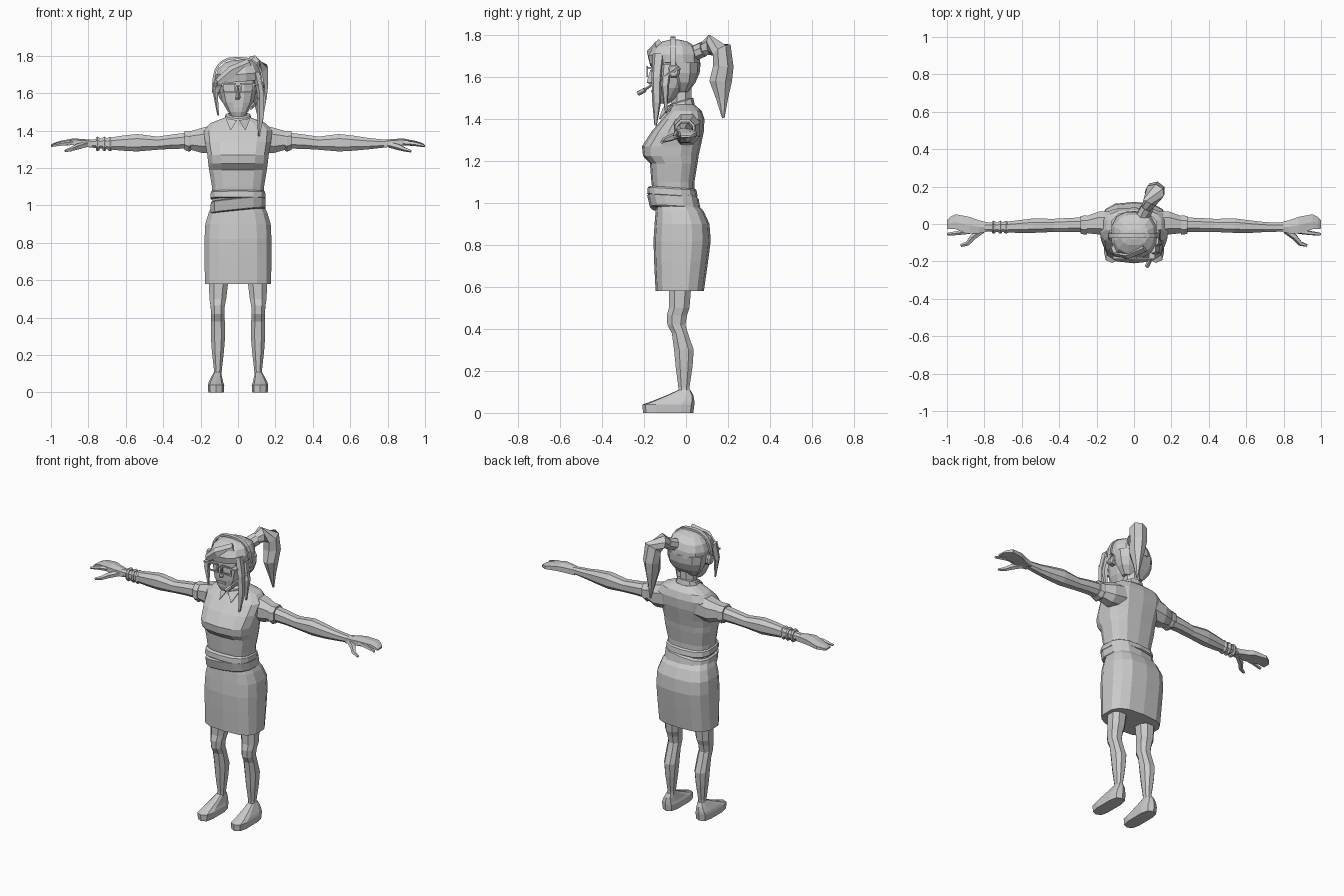
import bpy, bmesh, math
from mathutils import Vector

grey = bpy.data.materials.new("plain grey")
grey.diffuse_color = (0.6, 0.6, 0.6, 1)


def finish(name, bm):
    bmesh.ops.recalc_face_normals(bm, faces=bm.faces)
    me = bpy.data.meshes.new(name)
    bm.to_mesh(me)
    bm.free()
    me.materials.append(grey)
    ob = bpy.data.objects.new(name, me)
    bpy.context.collection.objects.link(ob)
    return ob


def skin(name, rings, closed=True):
    """Join rings of points into a capped skin."""
    bm = bmesh.new()
    vs = [[bm.verts.new(p) for p in r] for r in rings]
    n = len(vs[0])
    for a, b in zip(vs, vs[1:]):
        for i in range(n):
            j = (i + 1) % n
            bm.faces.new((a[i], a[j], b[j], b[i]))
    bm.faces.new(vs[0][::-1])
    bm.faces.new(vs[-1])
    return finish(name, bm)


def oval(n, power):
    for i in range(n):
        t = 2 * math.pi * (i + 0.5) / n
        c, s = math.cos(t), math.sin(t)
        yield (math.copysign(abs(c) ** power, c), math.copysign(abs(s) ** power, s))


def column(name, rows, n=12, power=0.75, tilt_x=0, tilt_y=0):
    """Upright body; rows are (z, x min, x max, y min, y max)."""
    rings = []
    for z, x0, x1, y0, y1 in rows:
        cx, cy, rx, ry = (x0 + x1) / 2, (y0 + y1) / 2, (x1 - x0) / 2, (y1 - y0) / 2
        rings.append([(cx + rx * u, cy + ry * v, z + tilt_x * rx * u + tilt_y * (cy + ry * v))
                      for u, v in oval(n, power)])
    return skin(name, rings)


def sideways(name, rows, s, n=8):
    """Arm-like body; rows are (x, y min, y max, z min, z max)."""
    return skin(name, [[(s * x, (a + b) / 2 + (b - a) / 2 * u, (c + d) / 2 + (d - c) / 2 * v)
                        for u, v in oval(n, 0.85)] for x, a, b, c, d in rows])


def strand(name, pts, n=5):
    """Tapered tube; points are (x, y, z, half width, half depth)."""
    ps = [Vector(p[:3]) for p in pts]
    rings = []
    for i, p in enumerate(pts):
        d = (ps[min(i + 1, len(ps) - 1)] - ps[max(i - 1, 0)]).normalized()
        u = d.cross(Vector((0, 1, 0.01))).normalized()
        v = d.cross(u)
        rings.append([ps[i] + u * (a * p[3]) + v * (b * p[4]) for a, b in oval(n, 1)])
    return skin(name, rings)


def sym(rows):
    return [(z, -r, r, a, b) for z, r, a, b in rows]


def box(name, x0, x1, y0, y1, z0, z1):
    return skin(name, [[(x0, y0, z), (x1, y0, z), (x1, y1, z), (x0, y1, z)] for z in (z0, z1)])


# Clothing on the trunk
column("skirt", sym([(0.58, 0.18, -0.145, 0.085), (0.72, 0.182, -0.152, 0.105),
                     (0.82, 0.182, -0.155, 0.118), (0.9, 0.178, -0.15, 0.112),
                     (0.96, 0.16, -0.145, 0.085), (1.0, 0.14, -0.14, 0.05)]), 14, 0.7)
column("blouse", sym([(0.98, 0.135, -0.15, 0.04), (1.1, 0.142, -0.165, 0.04),
                      (1.19, 0.157, -0.172, 0.055), (1.225, 0.162, -0.205, 0.06),
                      (1.27, 0.167, -0.21, 0.07), (1.34, 0.18, -0.165, 0.085),
                      (1.4, 0.185, -0.115, 0.088), (1.44, 0.15, -0.08, 0.075),
                      (1.47, 0.07, -0.065, 0.04)]), 14, 0.7)
column("waist_band", sym([(1.03, 0.146, -0.178, 0.048), (1.035, 0.15, -0.185, 0.055),
                          (1.065, 0.148, -0.182, 0.05), (1.072, 0.14, -0.17, 0.04)]),
       14, 0.7, 0, -0.06)
column("hip_belt", sym([(0.965, 0.146, -0.165, 0.062), (0.97, 0.15, -0.172, 0.07),
                        (1.025, 0.148, -0.185, 0.06), (1.03, 0.14, -0.175, 0.05)]),
       14, 0.7, 0.1, -0.06)

# Neck and shirt collar
column("neck", sym([(1.42, 0.055, -0.07, 0.03), (1.58, 0.05, -0.08, 0.03)]), 8, 1)
column("collar", sym([(1.455, 0.08, -0.095, 0.042), (1.49, 0.067, -0.085, 0.035),
                      (1.495, 0.055, -0.075, 0.025)]), 10, 0.9, 0, 0.3)
for s in (-1, 1):
    skin("collar_point", [[(s * 0.005, y - 0.02, 1.455), (s * 0.065, y + 0.02, 1.465),
                           (s * 0.04, y - 0.04, 1.40)] for y in (-0.09, -0.08)])

# Arms, sleeves, hands, legs and shoes
for s in (-1, 1):
    sideways("sleeve", [(0.11, -0.075, 0.075, 1.28, 1.44), (0.19, -0.06, 0.07, 1.275, 1.42),
                        (0.255, -0.052, 0.045, 1.295, 1.40)], s)
    sideways("sleeve_cuff", [(0.25, -0.058, 0.05, 1.288, 1.402), (0.262, -0.061, 0.05, 1.283, 1.402),
                             (0.285, -0.055, 0.045, 1.293, 1.402)], s)
    sideways("arm", [(0.25, -0.045, 0.038, 1.3, 1.395), (0.35, -0.045, 0.035, 1.3, 1.382),
                     (0.43, -0.045, 0.03, 1.295, 1.37), (0.54, -0.05, 0.032, 1.285, 1.385),
                     (0.62, -0.05, 0.022, 1.29, 1.375), (0.7, -0.045, 0.012, 1.298, 1.362),
                     (0.8, -0.042, 0.008, 1.31, 1.352)], s)
    # Palm with the three outer fingers held together
    skin("hand", [[(s * x, a, z - t), (s * x, b, z - t), (s * x, b, z + t * 0.6),
                   (s * x, (a + b) / 2, z + t), (s * x, a, z + t * 0.6)]
                  for x, a, b, z, t in ((0.78, -0.04, 0.008, 1.33, 0.02),
                                        (0.83, -0.05, 0.02, 1.335, 0.02),
                                        (0.88, -0.052, 0.038, 1.34, 0.018),
                                        (0.955, -0.028, 0.052, 1.332, 0.012),
                                        (0.985, -0.028, 0.036, 1.325, 0.009),
                                        (1.0, -0.025, 0.02, 1.318, 0.005))])
    strand("index_finger", [(s * 0.87, -0.038, 1.336, 0.015, 0.014),
                            (s * 0.94, -0.048, 1.33, 0.012, 0.012),
                            (s * 0.998, -0.055, 1.318, 0.007, 0.008)])
    strand("thumb", [(s * 0.81, -0.035, 1.325, 0.017, 0.016), (s * 0.86, -0.07, 1.312, 0.017, 0.017),
                     (s * 0.89, -0.105, 1.3, 0.012, 0.013), (s * 0.925, -0.115, 1.29, 0.007, 0.008)])
    leg = [(0.07, 0.088, 0.132, -0.04, 0.02), (0.12, 0.085, 0.13, -0.038, 0.018),
           (0.22, 0.073, 0.142, -0.052, 0.034), (0.3, 0.066, 0.148, -0.06, 0.04),
           (0.38, 0.068, 0.147, -0.07, 0.012), (0.42, 0.07, 0.146, -0.092, 0.0),
           (0.465, 0.068, 0.15, -0.095, 0.008), (0.5, 0.06, 0.156, -0.085, 0.02),
           (0.62, 0.045, 0.16, -0.085, 0.03)]
    column("leg", [(z, *sorted((s * a, s * b)), c, d) for z, a, b, c, d in leg], 8, 0.85)
    shoe = [(0, 0.075, 0.16, -0.205, 0.035), (0.04, 0.072, 0.163, -0.208, 0.04),
            (0.055, 0.078, 0.158, -0.165, 0.04), (0.085, 0.085, 0.142, -0.09, 0.035),
            (0.108, 0.09, 0.13, -0.04, 0.022)]
    column("shoe", [(z, *sorted((s * a, s * b)), c, d) for z, a, b, c, d in shoe], 10, 0.6)

for x in (0.685, 0.715, 0.75):
    sideways("bracelet", [(x - 0.01, -0.05, 0.015, 1.292, 1.365), (x, -0.054, 0.02, 1.287, 1.37),
                          (x + 0.01, -0.05, 0.015, 1.292, 1.365)], -1)

# Head with nose and lips
column("head", sym([(1.475, 0.032, -0.15, -0.08), (1.5, 0.055, -0.16, -0.04),
                    (1.55, 0.085, -0.165, 0.0), (1.61, 0.1, -0.168, 0.04),
                    (1.68, 0.106, -0.165, 0.055), (1.74, 0.09, -0.13, 0.03)]), 12, 0.8)
skin("nose", [[(-w, -0.155, z), (0, y, z), (w, -0.155, z)]
              for z, w, y in ((1.565, 0.018, -0.17), (1.575, 0.018, -0.188), (1.635, 0.008, -0.17))])
box("lips", -0.025, 0.025, -0.168, -0.15, 1.527, 1.54)

# Hair cap, swept fringe and loose locks
column("hair_back", sym([(1.53, 0.07, -0.045, 0.012), (1.575, 0.105, -0.06, 0.045),
                         (1.62, 0.12, -0.085, 0.065), (1.67, 0.125, -0.1, 0.07)]), 10, 0.8)
column("hair_cap", sym([(1.66, 0.122, -0.175, 0.07), (1.7, 0.124, -0.183, 0.068),
                        (1.74, 0.108, -0.16, 0.052), (1.768, 0.075, -0.115, 0.01),
                        (1.778, 0.035, -0.08, -0.03)]), 12, 0.8, 0.08)
strand("fringe", [(0.06, -0.13, 1.755, 0.03, 0.02), (-0.03, -0.17, 1.715, 0.032, 0.018),
                  (-0.1, -0.155, 1.66, 0.025, 0.018), (-0.115, -0.13, 1.6, 0.012, 0.015)])
strand("left_lock", [(0.1, -0.13, 1.71, 0.02, 0.03), (0.122, -0.14, 1.6, 0.02, 0.026),
                     (0.122, -0.14, 1.48, 0.02, 0.022), (0.112, -0.145, 1.37, 0.005, 0.006)])
strand("left_back_lock", [(0.12, -0.09, 1.66, 0.014, 0.025), (0.137, -0.1, 1.56, 0.016, 0.02),
                          (0.125, -0.095, 1.43, 0.004, 0.005)])
strand("right_lock", [(-0.105, -0.13, 1.7, 0.016, 0.03), (-0.12, -0.14, 1.6, 0.014, 0.024),
                      (-0.105, -0.145, 1.48, 0.005, 0.006)])

# Ponytail with its tie
strand("hair_tie", [(0.045, 0.04, 1.715, 0.04, 0.035), (0.07, 0.085, 1.735, 0.04, 0.035)], 8)
strand("ponytail", [(0.055, 0.06, 1.72, 0.025, 0.025), (0.085, 0.115, 1.755, 0.05, 0.038),
                    (0.11, 0.17, 1.73, 0.055, 0.05), (0.115, 0.178, 1.65, 0.052, 0.05),
                    (0.118, 0.165, 1.58, 0.04, 0.055), (0.12, 0.172, 1.5, 0.022, 0.03),
                    (0.125, 0.178, 1.405, 0.004, 0.006)], 7)

# Glasses: two square rims, bridge and temples
for s in (-1, 1):
    for z in (1.605, 1.65):
        box("glasses_rim", *sorted((s * 0.012, s * 0.085)), -0.188, -0.18, z - 0.004, z + 0.004)
    for x in (0.016, 0.081):
        box("glasses_side", *sorted((s * (x - 0.004), s * (x + 0.004))), -0.188, -0.18, 1.605, 1.65)
    box("glasses_temple", *sorted((s * 0.081, s * 0.112)), -0.186, -0.04, 1.64, 1.65)
box("glasses_bridge", -0.014, 0.014, -0.188, -0.18, 1.635, 1.643)

# Headset: band over the crown, ear cups and microphone boom
band = []
for i in range(13):
    t = math.pi * i / 12
    c, q = math.copysign(abs(math.cos(t)) ** 0.75, math.cos(t)), math.sin(t) ** 0.75
    band.append([(c * r, y, 1.63 + q * h) for r, y, h in
                 ((0.128, -0.075, 0.152), (0.138, -0.075, 0.164),
                  (0.138, -0.05, 0.164), (0.128, -0.05, 0.152))])
skin("headset_band", band)
for s in (-1, 1):
    sideways("ear_cup", [(0.1, -0.09, -0.03, 1.595, 1.665), (0.13, -0.09, -0.03, 1.595, 1.665),
                         (0.14, -0.08, -0.04, 1.605, 1.655)], s)
strand("microphone_boom", [(0.138, -0.03, 1.645, 0.008, 0.008), (0.135, -0.11, 1.6, 0.007, 0.007),
                           (0.075, -0.205, 1.535, 0.006, 0.006)])
strand("microphone", [(0.085, -0.195, 1.54, 0.012, 0.012), (0.068, -0.228, 1.522, 0.012, 0.012)], 6)
